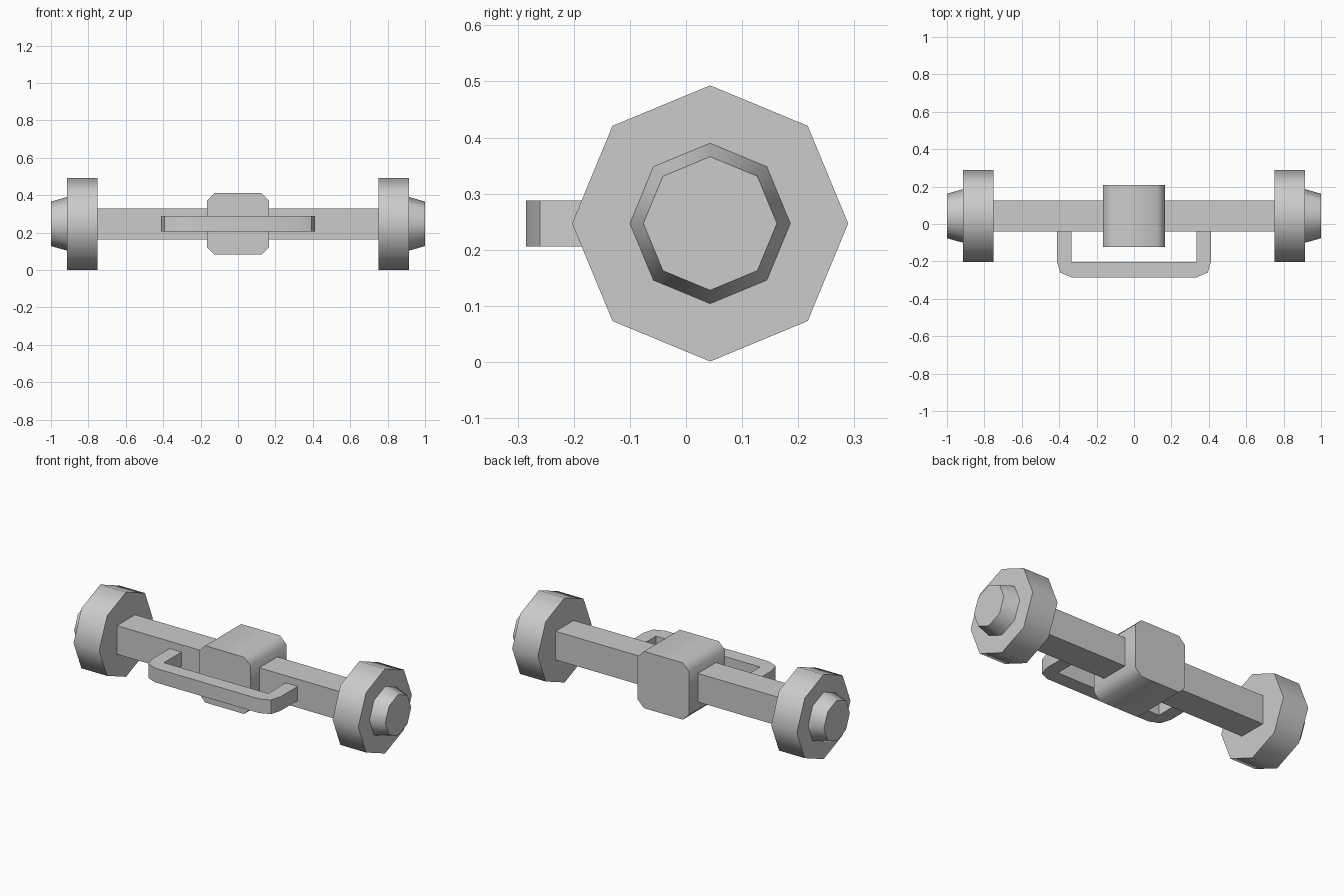
import bpy, bmesh, math

if "Cube" in bpy.data.objects:
    bpy.data.objects.remove(bpy.data.objects["Cube"])

CY, CZ = 0.043, 0.247  # bar axis


def finish(name, bm):
    bmesh.ops.recalc_face_normals(bm, faces=bm.faces)
    me = bpy.data.meshes.new(name)
    bm.to_mesh(me)
    bm.free()
    ob = bpy.data.objects.new(name, me)
    bpy.context.collection.objects.link(ob)
    bpy.ops.object.select_all(action='DESELECT')
    ob.select_set(True)
    bpy.context.view_layer.objects.active = ob
    bpy.ops.object.shade_smooth_by_angle(angle=math.radians(50))
    return ob


def extrude(name, pts, vec):
    bm = bmesh.new()
    face = bm.faces.new([bm.verts.new(p) for p in pts])
    res = bmesh.ops.extrude_face_region(bm, geom=[face], use_keep_orig=True)
    top = [v for v in res['geom'] if isinstance(v, bmesh.types.BMVert)]
    bmesh.ops.translate(bm, verts=top, vec=vec)
    return finish(name, bm)


def octagon_disc(name, side, x0, r0, x1, r1):
    bm = bmesh.new()
    rings = []
    for x, r in ((x0, r0), (x1, r1)):
        rings.append([bm.verts.new((side * x, CY + r * math.sin(i * math.pi / 4),
                                    CZ + r * math.cos(i * math.pi / 4))) for i in range(8)])
        bm.faces.new(rings[-1])
    a, b = rings
    for i in range(8):
        j = (i + 1) % 8
        bm.faces.new((a[i], a[j], b[j], b[i]))
    return finish(name, bm)


# Square bar along x
h = 0.083
extrude("bar", [(-0.75, CY - h, CZ - h), (-0.75, CY + h, CZ - h),
                (-0.75, CY + h, CZ + h), (-0.75, CY - h, CZ + h)], (1.5, 0, 0))

# Octagonal end weights with tapered caps
for side, label in ((-1, "left"), (1, "right")):
    octagon_disc(label + "_weight", side, 0.75, 0.246, 0.915, 0.246)
    octagon_disc(label + "_cap", side, 0.915, 0.143, 1.0, 0.119)

# Central block with chamfered long edges
s, c = 0.165, 0.125
outline = [(s, -c), (s, c), (c, s), (-c, s), (-s, c), (-s, -c), (-c, -s), (c, -s)]
extrude("centre_block", [(x, CY - s, CZ + z) for x, z in outline], (0, 2 * s, 0))

# Front handle: half outline mirrored across x
outer = [(0.412, CY - h), (0.412, -0.2), (0.394, -0.26), (0.335, -0.285)]
inner = [(0.335, -0.202), (0.335, CY - h)]
half = outer[::-1]
loop = [(-x, y) for x, y in outer] + half + inner[::-1] + [(-x, y) for x, y in inner]
extrude("handle", [(x, y, CZ - 0.041) for x, y in loop], (0, 0, 0.082))
